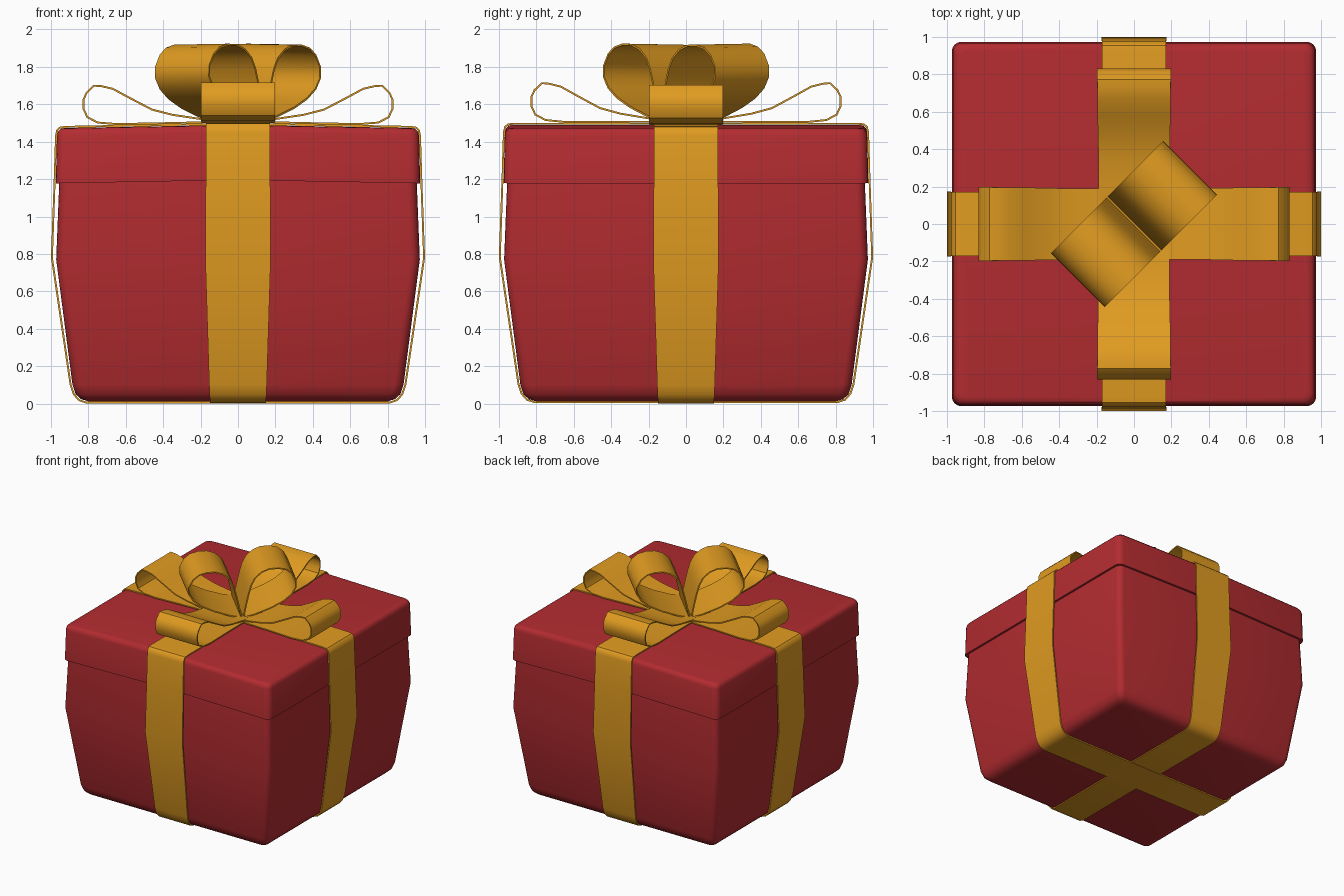
import bpy, bmesh
from math import sin, cos, pi, radians, hypot

if "Cube" in bpy.data.objects:
    bpy.data.objects.remove(bpy.data.objects["Cube"])


def material(name, col):
    m = bpy.data.materials.new(name)
    m.diffuse_color = (*col, 1)
    m.use_nodes = True
    m.node_tree.nodes["Principled BSDF"].inputs["Base Color"].default_value = m.diffuse_color
    return m


RED = material("red_card", (0.45, 0.025, 0.03))
GOLD = material("gold_ribbon", (0.75, 0.33, 0.015))


def finish(name, bm, mat, droop):
    # the lid and everything on it sag slightly towards +x and -x
    for v in bm.verts:
        if droop and v.co.z > 1.17:
            v.co.z -= 0.018 * abs(v.co.x)
    bmesh.ops.recalc_face_normals(bm, faces=bm.faces)
    me = bpy.data.meshes.new(name)
    bm.to_mesh(me)
    bm.free()
    me.materials.append(mat)
    me.polygons.foreach_set("use_smooth", [True] * len(me.polygons))
    me.set_sharp_from_angle(angle=radians(35))
    ob = bpy.data.objects.new(name, me)
    bpy.context.collection.objects.link(ob)
    return ob


def bridge(bm, a, b):
    n = len(a)
    for i in range(n):
        bm.faces.new((a[i], a[(i + 1) % n], b[(i + 1) % n], b[i]))


def box(name, sections, droop=False):
    # loft of rounded squares: (z, half width, corner radius)
    bm = bmesh.new()
    rings = []
    for z, h, r in sections:
        ring = []
        for q in range(4):
            c = pi / 4 + q * pi / 2
            cx, cy = [(h - r) * (1 if f(c) > 0 else -1) for f in (cos, sin)]
            for k in range(5):
                a = q * pi / 2 + k * pi / 8
                ring.append(bm.verts.new((cx + r * cos(a), cy + r * sin(a), z)))
        rings.append(ring)
    for a, b in zip(rings, rings[1:]):
        bridge(bm, a, b)
    bm.faces.new(rings[0])
    bm.faces.new(rings[-1])
    if droop:
        bmesh.ops.bisect_plane(bm, geom=bm.verts[:] + bm.edges[:] + bm.faces[:],
                               plane_co=(0, 0, 0), plane_no=(1, 0, 0))
    return finish(name, bm, RED, droop)


def ribbon(name, path, angle, lift=0, closed=False, t=0.005):
    # flat band along path points (distance, z, half width), turned about z
    bm = bmesh.new()
    n, rings = len(path), []
    ca, sa = cos(angle), sin(angle)
    for i, (u, z, w) in enumerate(path):
        p = path[(i - 1) % n] if closed else path[max(i - 1, 0)]
        q = path[(i + 1) % n] if closed else path[min(i + 1, n - 1)]
        du, dz = q[0] - p[0], q[1] - p[1]
        d = hypot(du, dz)
        nu, nz = -dz / d * t, du / d * t
        ring = []
        for k, s in ((1, w), (1, -w), (-1, -w), (-1, w)):
            uu = u + k * nu
            ring.append(bm.verts.new((uu * ca - s * sa, uu * sa + s * ca, z + k * nz + lift)))
        rings.append(ring)
    for a, b in zip(rings, rings[1:]):
        bridge(bm, a, b)
    if closed:
        bridge(bm, rings[-1], rings[0])
    else:
        bm.faces.new(rings[0])
        bm.faces.new(rings[-1])
    return finish(name, bm, GOLD, True)


# Box body and lid
box("box_body", [(0.012, 0.80, 0.03), (0.024, 0.84, 0.04), (0.05, 0.868, 0.05),
                 (0.10, 0.885, 0.05), (0.77, 0.972, 0.05), (1.25, 0.953, 0.05)])
box("box_lid", [(1.195, 0.974, 0.05), (1.45, 0.968, 0.05), (1.472, 0.962, 0.05),
                (1.486, 0.948, 0.045), (1.49, 0.925, 0.04)], True)

# Two ribbons wrapped all round the box
half = [(0.0, 0.005, 0.15), (0.81, 0.005, 0.15), (0.85, 0.018, 0.15), (0.878, 0.05, 0.152),
        (0.895, 0.10, 0.154), (0.995, 0.78, 0.175), (0.98, 1.22, 0.172), (0.973, 1.45, 0.17),
        (0.967, 1.478, 0.17), (0.952, 1.492, 0.17), (0.92, 1.496, 0.17), (0.0, 1.496, 0.17)]
wrap = half + [(-u, z, w) for u, z, w in half[-2:0:-1]]
ribbon("wrap_ribbon_x", wrap, 0, closed=True)
ribbon("wrap_ribbon_y", wrap, pi / 2, 0.003, closed=True)

# Four low bow loops
low = [(0, 1.515, .19), (0.2, 1.525, .19), (0.35, 1.55, .19), (0.46, 1.58, .192),
       (0.58, 1.645, .195), (0.67, 1.695, .195), (0.73, 1.71, .195), (0.77, 1.713, .197),
       (0.81, 1.675, .197), (0.826, 1.64, .197), (0.826, 1.59, .197), (0.805, 1.545, .197),
       (0.75, 1.516, .197), (0.65, 1.506, .195), (0.4, 1.506, .19), (0, 1.508, .19)]
for i, side in enumerate(("right", "back", "left", "front")):
    ribbon("low_loop_" + side, low, i * pi / 2, 0.003 * (i % 2))

# Two tall bow loops on the diagonal
tall = [(0.005, 1.52), (0.09, 1.538), (0.22, 1.585), (0.32, 1.637), (0.385, 1.69),
        (0.42, 1.75), (0.418, 1.81), (0.385, 1.87), (0.34, 1.905), (0.28, 1.92),
        (0.21, 1.918), (0.15, 1.895), (0.1, 1.85), (0.07, 1.79), (0.05, 1.72),
        (0.03, 1.63), (0.01, 1.53)]
for i, side in enumerate(("back", "front")):
    ribbon("tall_loop_" + side, [(u, z, 0.203) for u, z in tall], pi / 4 + i * pi)
